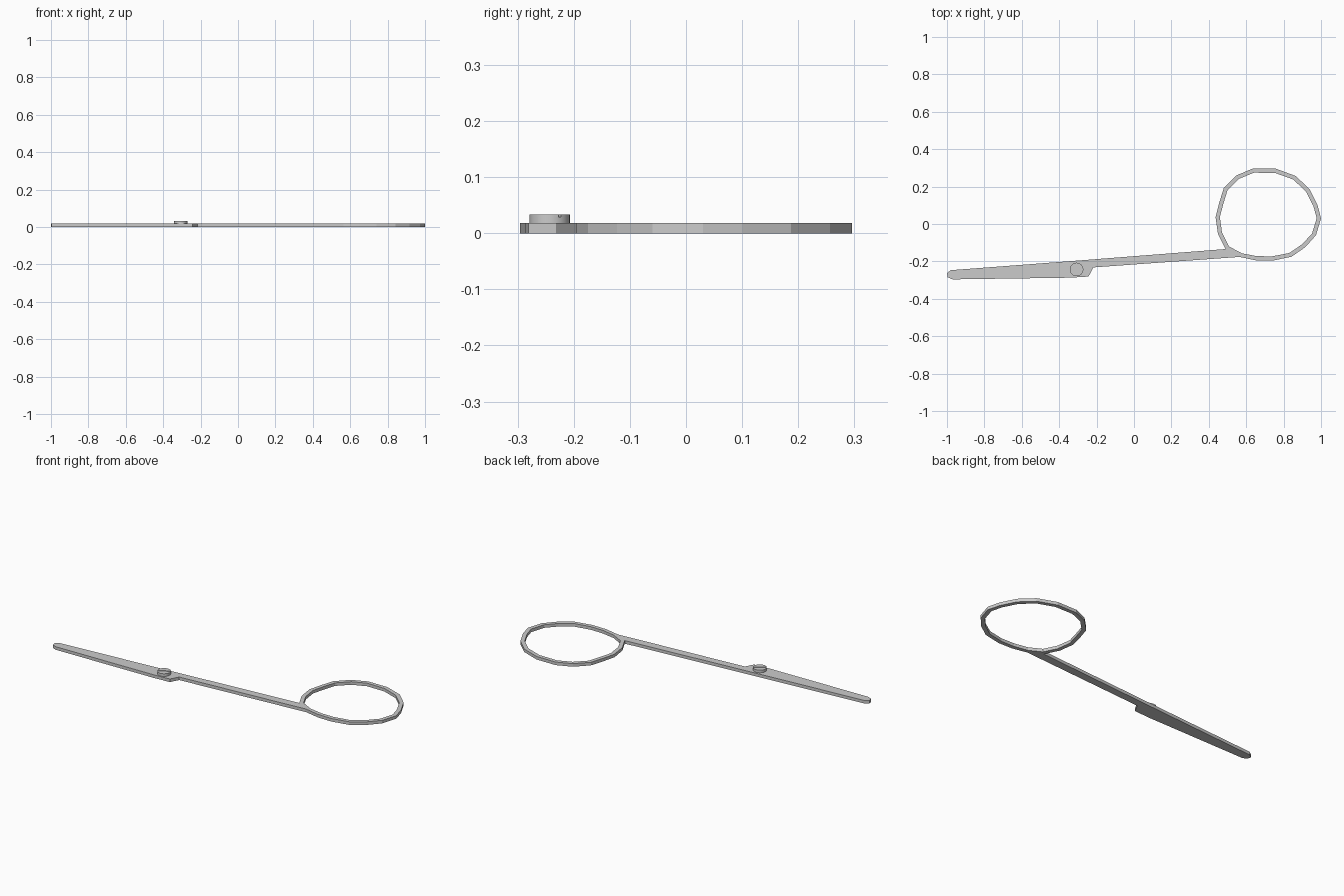
import bpy, bmesh
from math import cos, sin, asin, pi, radians
from mathutils import Vector

if "Cube" in bpy.data.objects:
    bpy.data.objects.remove(bpy.data.objects["Cube"])

THICK = 0.018

# Ring outline, clockwise; points 11 and 12 are where the shank joins
ring = [(.634, .296), (.757, .296), (.864, .257), (.938, .187), (.981, .102), (1, .03),
        (.973, -.06), (.917, -.123), (.842, -.175), (.74, -.196), (.65, -.194), (.564, -.176),
        (.489, -.134), (.449, -.054), (.436, .037), (.455, .112), (.48, .192), (.548, .26)]
# Shank underside, heel, blade and tip
blade = [(-.217, -.232), (-.243, -.281), (-.345, -.287), (-.97, -.296),
         (-.996, -.285), (-1, -.262), (-.98, -.247), (-.345, -.199)]


def plate(name, loops, z0, z1):
    """Extrude flat faces, given as lists of 2D points, into one solid."""
    bm = bmesh.new()
    for loop in loops:
        bm.faces.new([bm.verts.new((p[0], p[1], z0)) for p in loop])
    bmesh.ops.remove_doubles(bm, verts=bm.verts, dist=1e-5)
    out = bmesh.ops.extrude_face_region(bm, geom=bm.faces[:], use_keep_orig=True)
    top = [g for g in out["geom"] if isinstance(g, bmesh.types.BMVert)]
    bmesh.ops.translate(bm, verts=top, vec=(0, 0, z1 - z0))
    bmesh.ops.recalc_face_normals(bm, faces=bm.faces)
    mesh = bpy.data.meshes.new(name)
    bm.to_mesh(mesh)
    bm.free()
    obj = bpy.data.objects.new(name, mesh)
    bpy.context.collection.objects.link(obj)
    return obj


# Finger ring, shank and blade in one flat piece
centre = Vector((.717, .05))
inner = []
for p in ring:
    d = Vector(p) - centre
    inner.append(tuple(centre + d * (1 - .023 / d.length)))
n = len(ring)
loops = [[ring[i], ring[(i + 1) % n], inner[(i + 1) % n], inner[i]] for i in range(n)]
loops.append([ring[11]] + blade + [ring[12]])
plate("scissor_half", loops, 0, THICK)

# Pivot screw: round head with a narrow slot across the top
cx, cy, r, gap, turn = -.307, -.243, .036, .003, radians(30)
bpy.ops.mesh.primitive_cylinder_add(vertices=32, radius=r, depth=.014,
                                    location=(cx, cy, .022))
screw = bpy.context.object
screw.name = "pivot_screw"
bpy.ops.object.shade_smooth_by_angle(angle=radians(35))
a0 = asin(gap / r)
for side in (0, 1):
    angles = [a0 + (pi - 2 * a0) * i / 16 + turn + side * pi for i in range(17)]
    half = plate("screw_head_half_%d" % (side + 1),
                 [[(cx + r * cos(a), cy + r * sin(a)) for a in angles]], .029, .0335)
    bpy.ops.object.select_all(action='DESELECT')
    half.select_set(True)
    bpy.context.view_layer.objects.active = half
    bpy.ops.object.shade_smooth_by_angle(angle=radians(35))
